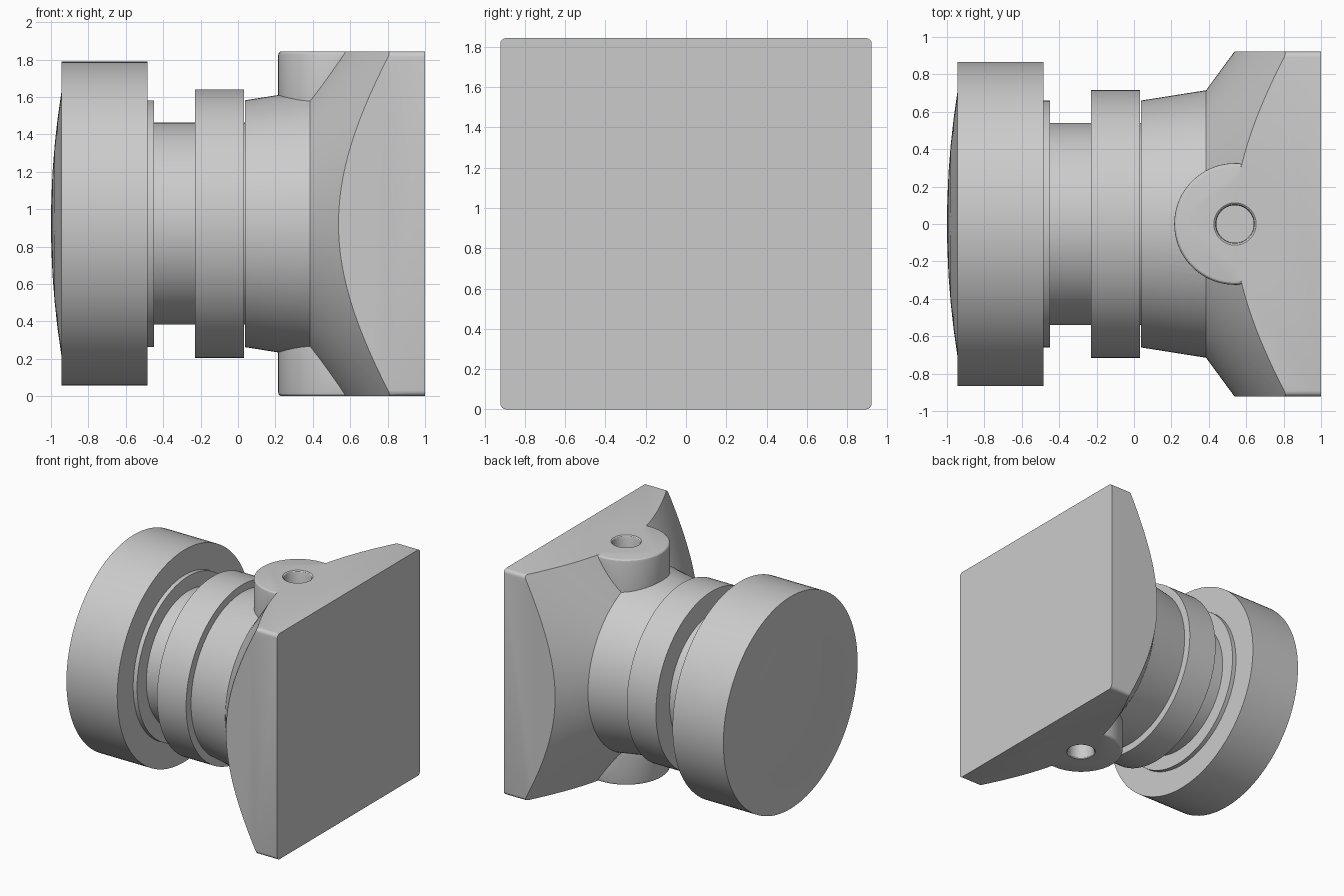
import bpy, bmesh, math
from mathutils import Matrix, Vector

if "Cube" in bpy.data.objects:
    bpy.data.objects.remove(bpy.data.objects["Cube"])

H = 0.922  # half height of the square plate, and height of the main axis
grey = bpy.data.materials.new("light grey")
grey.use_nodes = True
grey.diffuse_color = (0.6, 0.6, 0.6, 1)
grey.node_tree.nodes["Principled BSDF"].inputs["Base Color"].default_value = (0.6, 0.6, 0.6, 1)


def make_object(name, bm):
    bmesh.ops.recalc_face_normals(bm, faces=bm.faces)
    mesh = bpy.data.meshes.new(name)
    bm.to_mesh(mesh)
    bm.free()
    mesh.materials.append(grey)
    obj = bpy.data.objects.new(name, mesh)
    bpy.context.collection.objects.link(obj)
    return obj


def lathe(name, profile, matrix, steps=128):
    """Turn (distance along axis, radius) points around z, then place them."""
    bm = bmesh.new()
    rings = []
    for along, radius in profile:
        rings.append([bm.verts.new((radius * math.cos(2 * math.pi * i / steps),
                                    radius * math.sin(2 * math.pi * i / steps), along))
                      for i in range(steps)])
    for a, b in zip(rings, rings[1:]):
        for i in range(steps):
            j = (i + 1) % steps
            bm.faces.new((a[i], a[j], b[j], b[i]))
    bm.faces.new(rings[0])
    bm.faces.new(rings[-1])
    bmesh.ops.transform(bm, matrix=matrix, verts=bm.verts)
    return make_object(name, bm)


def combine(target, other, operation):
    mod = target.modifiers.new(operation.lower(), "BOOLEAN")
    mod.operation, mod.solver, mod.object = operation, "EXACT", other
    bpy.context.view_layer.update()
    result = target.evaluated_get(bpy.context.evaluated_depsgraph_get())
    mesh = bpy.data.meshes.new_from_object(result)
    target.modifiers.clear()
    target.data = mesh
    bpy.data.objects.remove(other)


def smooth(obj):
    bpy.ops.object.select_all(action="DESELECT")
    obj.select_set(True)
    bpy.context.view_layer.objects.active = obj
    bpy.ops.object.shade_smooth_by_angle(angle=math.radians(28))


along_x = Matrix.Translation((0, 0, H)) @ Matrix.Rotation(math.pi / 2, 4, "Y")

# Large end disc with a shallow dome and a thin step, then neck and collar
R = 4.48
dome = [(-1 + R - math.sqrt(R * R - r * r), r) for r in (0.02, 0.14, 0.28, 0.42, 0.56, 0.70)]
end_disc = lathe("end_disc", dome + [(-0.944, 0.866), (-0.485, 0.866)], along_x)
step_ring = lathe("step_ring", [(-0.49, 0.66), (-0.45, 0.66)], along_x)
neck = lathe("neck", [(-0.46, 0.54), (0.06, 0.54)], along_x)
collar = lathe("collar", [(-0.23, 0.717), (0.033, 0.717)], along_x)

# Flared body, trimmed to a square with slightly rounded corners
body = lathe("flared_body", [(0.038, 0.66), (0.385, 0.715), (0.94, 1.47), (1.1, 1.47)], along_x)
bm = bmesh.new()
bmesh.ops.create_cube(bm, size=1, matrix=Matrix.Translation((0.4, 0, H))
                      @ Matrix.Diagonal((1.2, 2 * H, 2 * H, 1)))
long_edges = [e for e in bm.edges
              if abs((e.verts[0].co - e.verts[1].co).normalized().dot(Vector((1, 0, 0)))) > 0.9]
bmesh.ops.bevel(bm, geom=long_edges, offset=0.03, segments=4, profile=0.5, affect="EDGES")
combine(body, make_object("square_trim", bm), "INTERSECT")

# Upright pivot boss with rounded rims
c = 0.02
corner = [(c * (1 - math.sin(t)), 0.325 - c * (1 - math.cos(t)))
          for t in (math.pi / 2, math.pi / 3, math.pi / 6, 0)]
rim = corner + [(2 * H - a, r) for a, r in reversed(corner)]
at_pivot = Matrix.Translation((0.54, 0, 0))
combine(body, lathe("boss", rim, at_pivot), "UNION")

# Blind pivot holes with softened mouths, top and bottom
hole = [(-0.05, 0.113), (0, 0.113), (0.006, 0.105), (0.02, 0.1), (0.3, 0.1)]
flip = Matrix.Translation((0, 0, 2 * H)) @ Matrix.Diagonal((1, 1, -1, 1))
for place in (at_pivot, flip @ at_pivot):
    combine(body, lathe("hole_cutter", hole, place, 64), "DIFFERENCE")

for part in (end_disc, step_ring, neck, collar, body):
    smooth(part)
